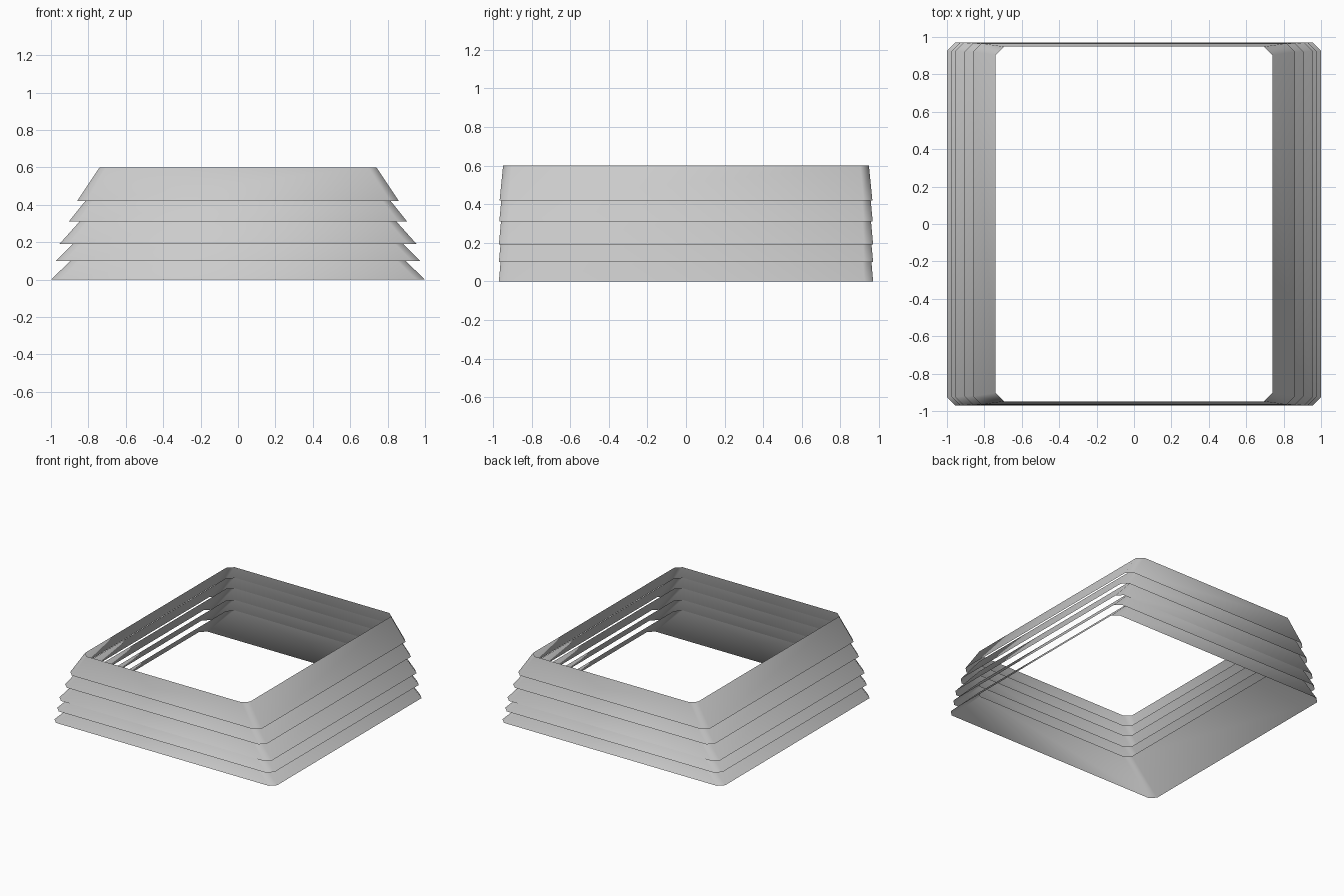
import bpy, bmesh

if "Cube" in bpy.data.objects:
    bpy.data.objects.remove(bpy.data.objects["Cube"])

# Each tier: bottom half-width, bottom half-depth, bottom z, top z
TIERS = [
    (1.00, 0.970, 0.00, 0.25),
    (0.975, 0.970, 0.10, 0.335),
    (0.955, 0.970, 0.19, 0.43),
    (0.905, 0.968, 0.31, 0.515),
    (0.86, 0.966, 0.42, 0.60),
]
TOP_X, TOP_Y, CHAMFER = 0.74, 0.948, 0.045


def ring(bm, hx, hy, z, c):
    """Rectangle outline with cut corners."""
    pts = [(hx - c, -hy), (hx, -hy + c), (hx, hy - c), (hx - c, hy),
           (-hx + c, hy), (-hx, hy - c), (-hx, -hy + c), (-hx + c, -hy)]
    return [bm.verts.new((x, y, z)) for x, y in pts]


def skirt(name, hx, hy, z0, z1):
    """Open, sloping band; every band leans in to the same opening."""
    bm = bmesh.new()
    low = ring(bm, hx, hy, z0, CHAMFER)
    high = ring(bm, TOP_X, TOP_Y, z1, CHAMFER)
    for i in range(8):
        j = (i + 1) % 8
        face = bm.faces.new((low[i], low[j], high[j], high[i]))
        face.smooth = True
    mesh = bpy.data.meshes.new(name)
    bm.to_mesh(mesh)
    bm.free()
    obj = bpy.data.objects.new(name, mesh)
    bpy.context.collection.objects.link(obj)


# Stacked overlapping bands
for n, tier in enumerate(TIERS, 1):
    skirt(f"sloped_band_{n}", *tier)
